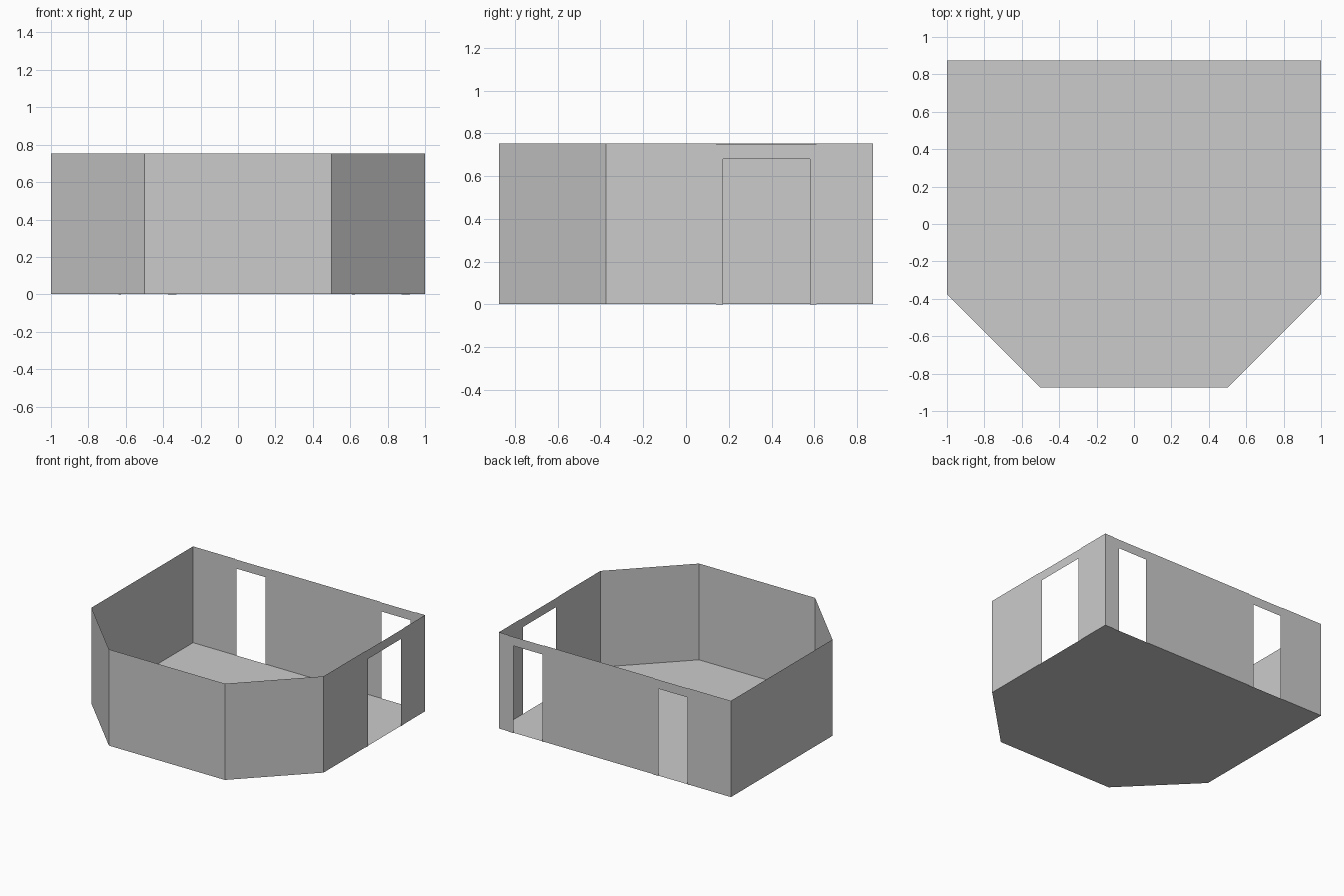
import bpy, bmesh

if "Cube" in bpy.data.objects:
    bpy.data.objects.remove(bpy.data.objects["Cube"])

Z0, Z1 = 0.003, 0.753      # floor level and wall top
DROP, DOOR = 0.003, 0.68   # door panels sit slightly lower; door head height

# Floor outline, counter-clockwise from the front left corner
outline = [(-0.5, -0.875), (0.5, -0.875), (1, -0.375),
           (1, 0.875), (-1, 0.875), (-1, -0.375)]


def make_object(name, polys):
    bm = bmesh.new()
    for p in polys:
        bm.faces.new([bm.verts.new(v) for v in p])
    bmesh.ops.remove_doubles(bm, verts=bm.verts, dist=0.0005)
    mesh = bpy.data.meshes.new(name)
    bm.to_mesh(mesh)
    bm.free()
    bpy.context.collection.objects.link(bpy.data.objects.new(name, mesh))


def wall(name, a, b, doors=()):
    """Thin wall from a to b; doors are (panel start, door start, door end, panel end)
    measured as distances along the wall."""
    length = ((b[0] - a[0]) ** 2 + (b[1] - a[1]) ** 2) ** 0.5

    def pt(d, z):
        t = d / length
        return (a[0] + (b[0] - a[0]) * t, a[1] + (b[1] - a[1]) * t, z)

    def quad(s, e, lo, hi):
        return [pt(s, lo), pt(e, lo), pt(e, hi), pt(s, hi)]

    solid, start = [], 0
    for i, (p0, d0, d1, p1) in enumerate(doors):
        solid.append(quad(start, p0, Z0, Z1))
        lo, hi = Z0 - DROP, Z1 - DROP
        # Door surround: one arch-shaped face
        arch = [pt(p0, lo), pt(d0, lo), pt(d0, DOOR), pt(d1, DOOR),
                pt(d1, lo), pt(p1, lo), pt(p1, hi), pt(p0, hi)]
        make_object(f"{name}_door_surround_{i + 1}", [arch])
        start = p1
    solid.append(quad(start, length, Z0, Z1))
    make_object(name, solid)


# Floor
make_object("floor", [[(x, y, Z0) for x, y in outline]])

# Walls, with door openings on the right and back
names = ["front_wall", "front_right_wall", "right_wall",
         "back_wall", "left_wall", "front_left_wall"]
doors = {
    "right_wall": [(0.515, 0.548, 0.955, 0.985)],
    "back_wall": [(0.08, 0.125, 0.375, 0.39), (1.33, 1.375, 1.625, 1.64)],
}
for i, name in enumerate(names):
    wall(name, outline[i], outline[(i + 1) % 6], doors.get(name, ()))
